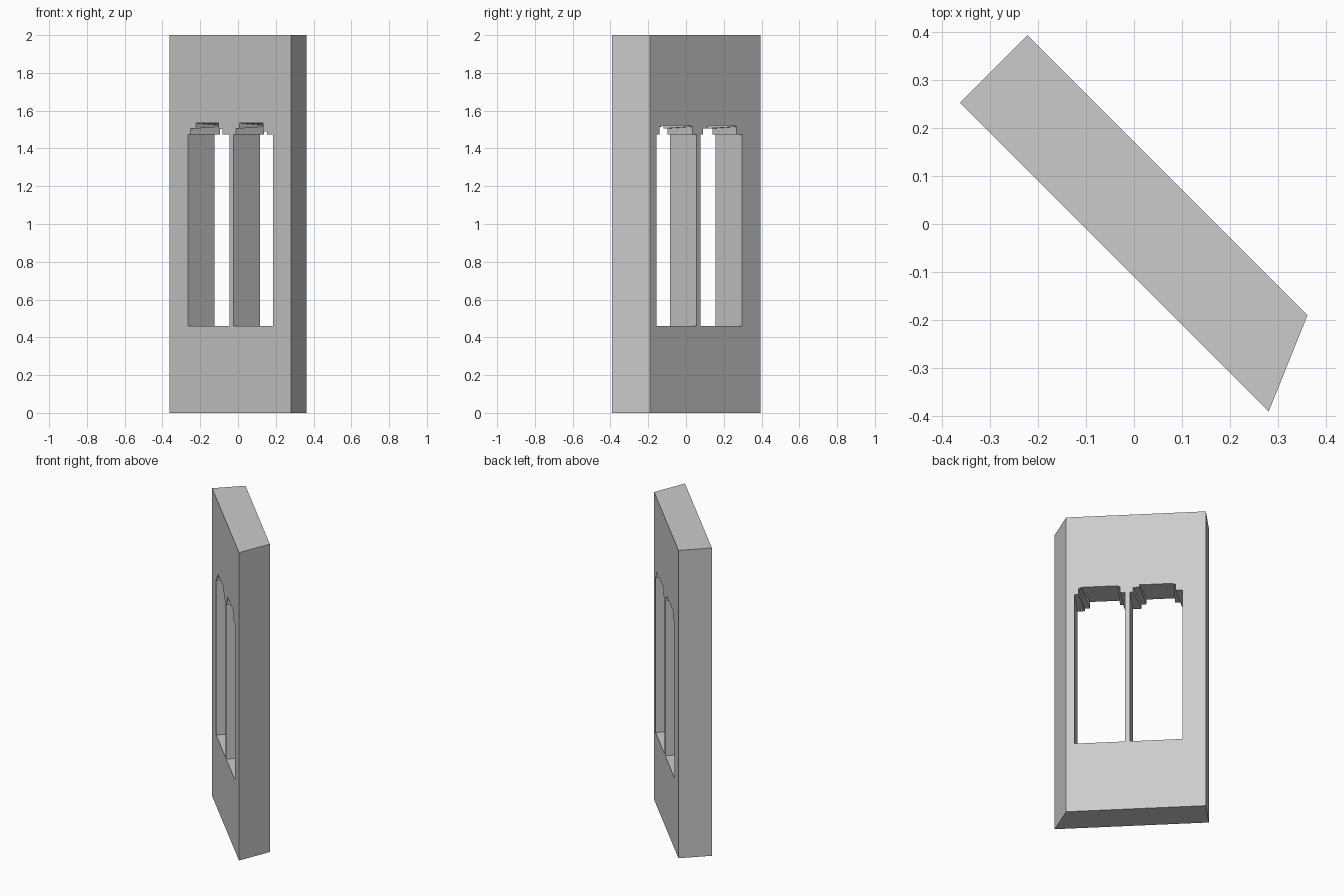
import bpy
import bmesh

if "Cube" in bpy.data.objects:
    bpy.data.objects.remove(bpy.data.objects["Cube"], do_unlink=True)

# One plain grey stone
stone = bpy.data.materials.new("grey_stone")
stone.use_nodes = True
GREY = (0.6, 0.6, 0.6, 1)
stone.diffuse_color = GREY
stone.node_tree.nodes["Principled BSDF"].inputs["Base Color"].default_value = GREY


def loft(name, rings):
    """Closed solid through matching rings of points."""
    bm = bmesh.new()
    loops = [[bm.verts.new(p) for p in ring] for ring in rings]
    for a, b in zip(loops, loops[1:]):
        for i in range(len(a)):
            j = (i + 1) % len(a)
            bm.faces.new((a[i], a[j], b[j], b[i]))
    bm.faces.new(loops[0])
    bm.faces.new(loops[-1])
    bmesh.ops.recalc_face_normals(bm, faces=bm.faces)
    mesh = bpy.data.meshes.new(name)
    bm.to_mesh(mesh)
    bm.free()
    mesh.materials.append(stone)
    obj = bpy.data.objects.new(name, mesh)
    bpy.context.collection.objects.link(obj)
    return obj


# Diagonal wall slab with one skewed end
plan = [(-0.363, 0.253), (-0.222, 0.394), (0.362, -0.19), (0.281, -0.391)]
wall = loft("window_wall", [[(x, y, z) for x, y in plan] for z in (0, 2)])

SILL, SPRING = 0.46, 1.473


def arch(xs, left, right, top, depth):
    """Stepped arch outline on the wall, depth 0 = front, 1 = back."""
    a, b, c, d, e, f = xs
    outline = [(a, SILL), (a, SPRING), (b, SPRING), (b, left), (c, left), (c, top),
               (d, top), (d, right), (e, right), (e, SPRING), (f, SPRING), (f, SILL)]
    shift = 0.141 * depth
    return [(x + shift, -0.11 - x + shift, z) for x, z in outline]


# Each opening: front outline, back outline (steps, left, right and top heights)
openings = {
    "left_opening": (
        ((-0.266, -0.251, -0.222, -0.103, -0.082, -0.046), 1.505, 1.502, 1.534),
        ((-0.266, -0.236, -0.228, -0.085, -0.059, -0.046), 1.515, 1.505, 1.521)),
    "right_opening": (
        ((-0.025, -0.011, 0.008, 0.133, 0.154, 0.186), 1.505, 1.49, 1.534),
        ((-0.025, -0.003, 0.006, 0.16, 0.17, 0.186), 1.515, 1.515, 1.521)),
}
for name, (front, back) in openings.items():
    cutter = loft(name, [arch(*front, -0.5), arch(*front, 0),
                         arch(*back, 1), arch(*back, 1.5)])
    cutter.hide_render = True
    cut = wall.modifiers.new(name, 'BOOLEAN')
    cut.operation = 'DIFFERENCE'
    cut.solver = 'EXACT'
    cut.object = cutter
    bpy.context.view_layer.objects.active = wall
    bpy.ops.object.modifier_apply(modifier=cut.name)
    bpy.data.objects.remove(cutter, do_unlink=True)
